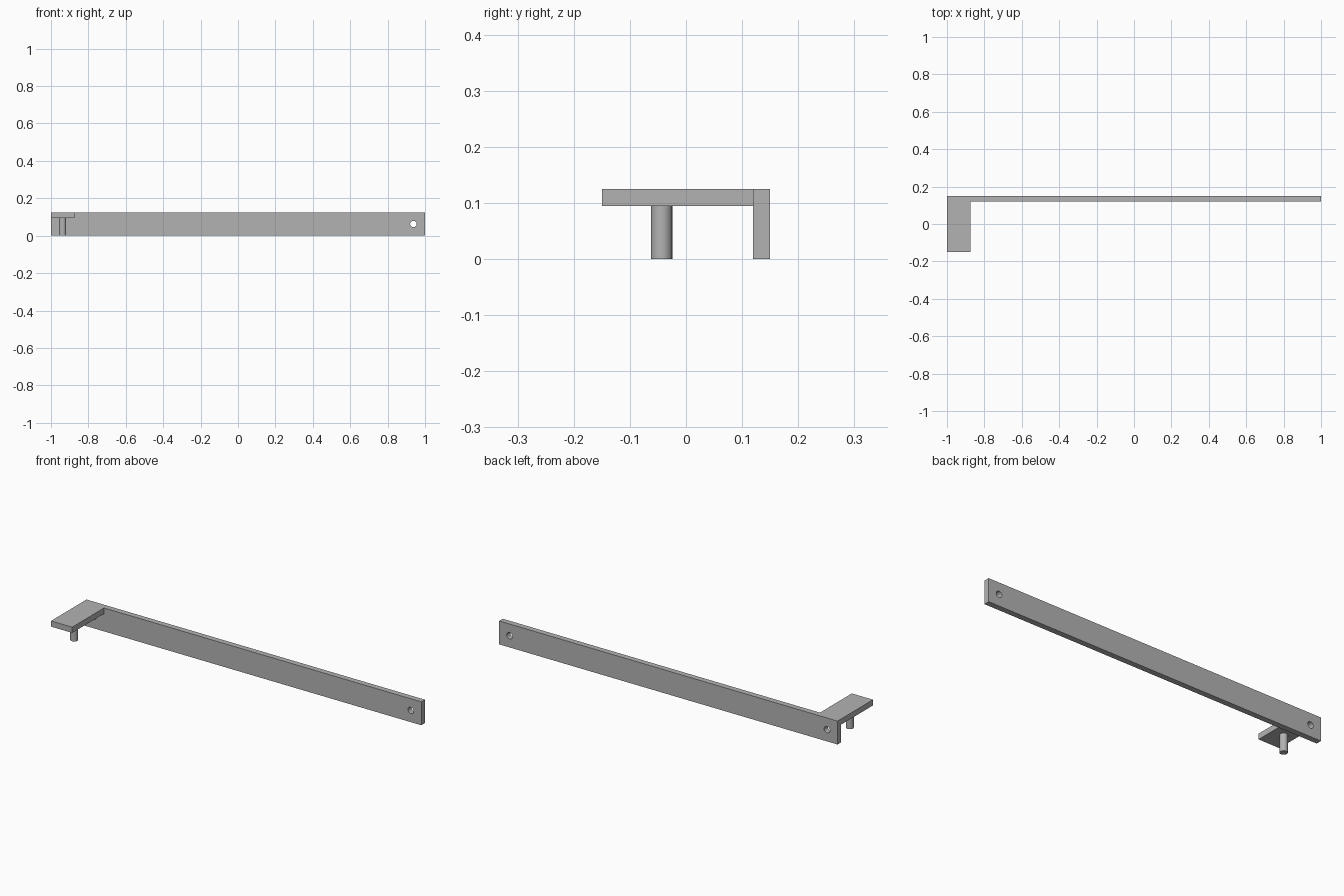
import bpy
import math

old = bpy.data.objects.get("Cube")
if old:
    bpy.data.objects.remove(old, do_unlink=True)

LENGTH, HEIGHT, DEPTH, THICK = 2.0, 0.125, 0.299, 0.0305
END_X = 0.9375                       # centre of the holes and of the pin
BACK = DEPTH / 2

grey = bpy.data.materials.new("plain grey")
grey.use_nodes = True
colour = (0.45, 0.45, 0.45, 1)
grey.diffuse_color = colour
grey.node_tree.nodes["Principled BSDF"].inputs["Base Color"].default_value = colour


def box(name, low, high):
    """Box between two opposite corners."""
    centre = [(a + b) / 2 for a, b in zip(low, high)]
    bpy.ops.mesh.primitive_cube_add(size=1, location=centre)
    ob = bpy.context.object
    ob.name = name
    ob.scale = [b - a for a, b in zip(low, high)]
    bpy.ops.object.transform_apply(location=False, rotation=False, scale=True)
    ob.data.materials.append(grey)
    return ob


def rod(name, radius, length, centre, tilt=0):
    bpy.ops.mesh.primitive_cylinder_add(
        vertices=48, radius=radius, depth=length,
        location=centre, rotation=(tilt, 0, 0))
    ob = bpy.context.object
    ob.name = name
    ob.data.materials.append(grey)
    return ob


def combine(target, tool, operation):
    """Apply a boolean, then remove the tool object."""
    tool.hide_render = True
    mod = target.modifiers.new(operation.lower(), 'BOOLEAN')
    mod.operation = operation
    mod.solver = 'EXACT'
    mod.object = tool
    bpy.context.view_layer.objects.active = target
    bpy.ops.object.modifier_apply(modifier=mod.name)
    bpy.data.objects.remove(tool, do_unlink=True)


def soften(ob):
    bpy.ops.object.select_all(action='DESELECT')
    ob.select_set(True)
    bpy.context.view_layer.objects.active = ob
    bpy.ops.object.shade_smooth_by_angle(angle=math.radians(30))


# Long upright bar with a flat shelf turned forward at its right end
bracket = box("bracket", (-LENGTH / 2, BACK - THICK, 0), (LENGTH / 2, BACK, HEIGHT))
shelf = box("shelf", (-LENGTH / 2, -BACK, HEIGHT - THICK),
            (-LENGTH / 2 + HEIGHT, BACK - THICK / 2, HEIGHT))
combine(bracket, shelf, 'UNION')

# Round hole through each end of the bar
for side in (-1, 1):
    cutter = rod("hole_cutter", 0.017, THICK * 1.6,
                 (side * END_X, BACK - THICK / 2, HEIGHT / 2), math.pi / 2)
    combine(bracket, cutter, 'DIFFERENCE')
soften(bracket)

# Pin hanging under the shelf
pin_height = HEIGHT - THICK
pin = rod("pin", 0.019, pin_height, (-END_X, -0.0435, pin_height / 2))
soften(pin)
